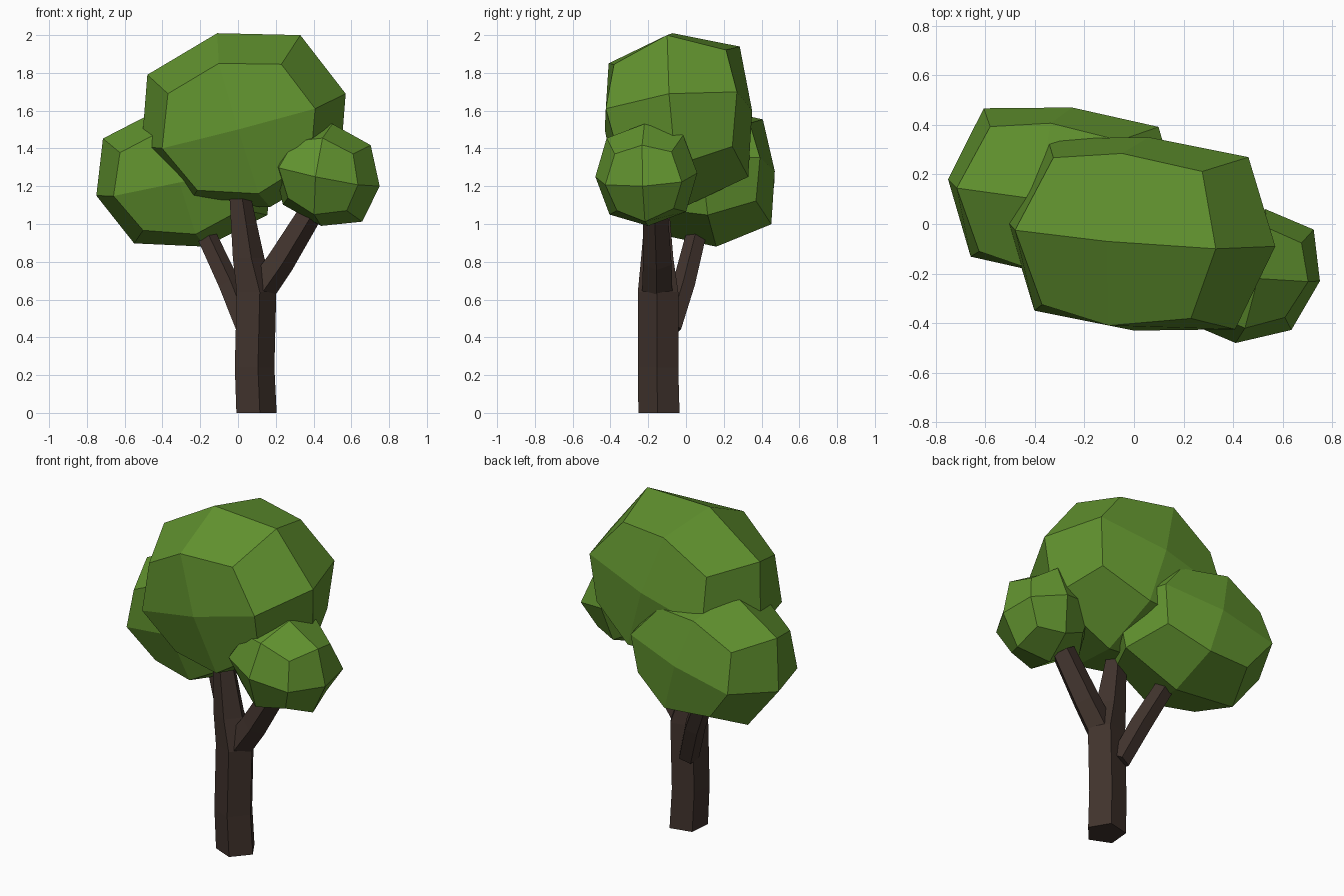
import bpy, bmesh, math
from mathutils import Vector

if "Cube" in bpy.data.objects:
    bpy.data.objects.remove(bpy.data.objects["Cube"])


def material(name, rgb):
    m = bpy.data.materials.new(name)
    m.diffuse_color = (*rgb, 1)
    m.use_nodes = True
    m.node_tree.nodes["Principled BSDF"].inputs["Base Color"].default_value = m.diffuse_color
    return m


GREEN = material("leaf_green", (0.12, 0.29, 0.028))
BROWN = material("bark_brown", (0.052, 0.033, 0.026))


def finish(name, bm, mat):
    bmesh.ops.recalc_face_normals(bm, faces=bm.faces)
    me = bpy.data.meshes.new(name)
    bm.to_mesh(me)
    bm.free()
    me.materials.append(mat)
    bpy.context.collection.objects.link(bpy.data.objects.new(name, me))


def leaf_blob(name, centre, ax, ay, az, edge=0.75, corner=0.556):
    """24-sided rounded cube, skewed by three axes; edge/corner set how flat front and back are."""
    c, ax, ay, az = map(Vector, (centre, ax, ay, az))
    bm = bmesh.new()
    bmesh.ops.create_cube(bm, size=2)
    bmesh.ops.subdivide_edges(bm, edges=bm.edges[:], cuts=1, use_grid_fill=True)
    for v in bm.verts:
        x, y, z = (round(k) for k in v.co)
        n = abs(x) + abs(y) + abs(z)
        k = {1: 1, 2: 0.75, 3: 0.556}[n]
        ky = {1: 1, 2: edge, 3: corner}[n]
        v.co = c + ax * x * k + ay * y * ky + az * z * k
    finish(name, bm, GREEN)


def limb(name, path, axis=None, sides=5, turn=-5):
    """Five-sided tube through (x, y, z, radius) points."""
    axis = Vector(axis) if axis else Vector(path[-1][:3]) - Vector(path[0][:3])
    q = Vector((0, 0, 1)).rotation_difference(axis)
    bm = bmesh.new()
    rings = []
    for x, y, z, r in path:
        ring = []
        for i in range(sides):
            a = math.radians(turn) + math.tau * i / sides
            ring.append(bm.verts.new(Vector((x, y, z)) + q @ Vector((r * math.cos(a), r * math.sin(a), 0))))
        rings.append(ring)
    for lo, hi in zip(rings, rings[1:]):
        for i in range(sides):
            j = (i + 1) % sides
            bm.faces.new((lo[i], lo[j], hi[j], hi[i]))
    bm.faces.new(rings[0][::-1])
    bm.faces.new(rings[-1])
    finish(name, bm, BROWN)


# Trunk, running on into the middle branch, and the two side branches
limb("trunk", [(0.09, -0.14, 0, 0.115), (0.08, -0.145, 0.24, 0.113), (0.09, -0.145, 0.64, 0.113),
               (0.05, -0.15, 0.82, 0.09), (0.0, -0.15, 1.2, 0.056)], axis=(0, 0, 1))
limb("right_branch", [(0.1, -0.15, 0.63, 0.085), (0.22, -0.15, 0.8, 0.08), (0.38, -0.16, 1.06, 0.07)])
limb("left_branch", [(0.04, -0.08, 0.45, 0.06), (-0.05, -0.01, 0.68, 0.062), (-0.2, 0.07, 1.0, 0.055)])

# Three leaf masses
leaf_blob("main_crown", (0.03, -0.04, 1.55), (0.54, -0.05, 0.14), (0.03, 0.39, 0.05),
          (-0.14, -0.03, 0.46), edge=0.89, corner=0.76)
leaf_blob("left_crown", (-0.28, 0.13, 1.25), (0.47, -0.05, 0.10), (0.03, 0.34, 0.03),
          (-0.11, -0.03, 0.37), edge=0.88, corner=0.74)
leaf_blob("right_crown", (0.47, -0.21, 1.26), (0.28, -0.02, -0.06), (0.06, 0.27, 0.01),
          (0.03, -0.01, 0.27))
